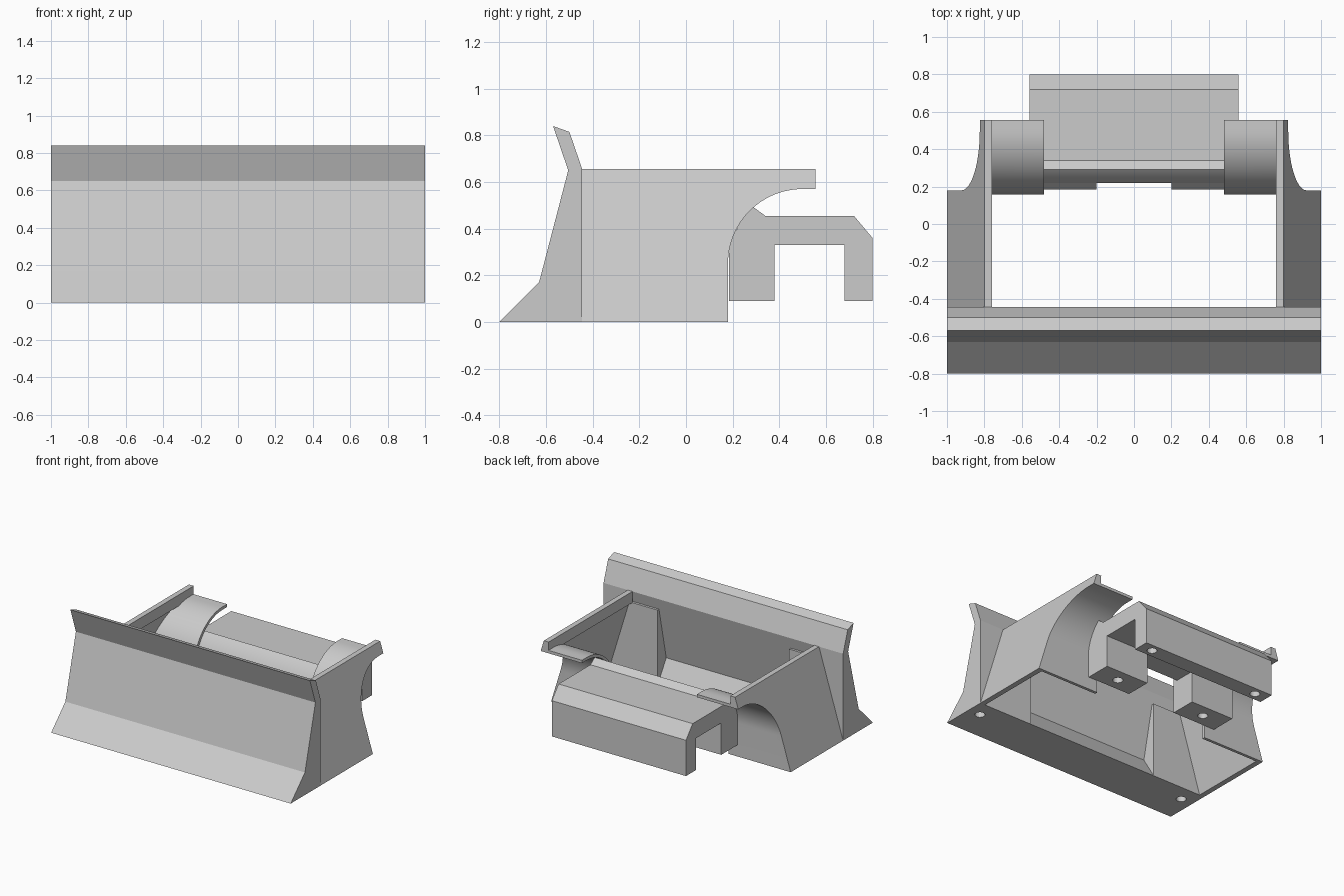
import bpy, bmesh, math

cube = bpy.data.objects.get("Cube")
if cube:
    bpy.data.objects.remove(cube)

grey = bpy.data.materials.new("plain_grey")
grey.use_nodes = True
grey.diffuse_color = (0.6, 0.6, 0.6, 1)
grey.node_tree.nodes["Principled BSDF"].inputs["Base Color"].default_value = (0.6, 0.6, 0.6, 1)


def slope(offset=0.0):
    """Flared side surface: x as a function of height."""
    return lambda z: 0.8 + 0.2 * (0.65 - z) / 0.65 + offset


def arc(radius, start, end, steps=24):
    """Wheel arch points (y, z), angles in degrees."""
    angles = [math.radians(start + (end - start) * i / steps) for i in range(steps + 1)]
    return [(0.5 + radius * math.cos(a), 0.25 + radius * math.sin(a)) for a in angles]


def finish(obj):
    obj.data.materials.append(grey)
    bpy.context.view_layer.objects.active = obj
    bpy.ops.object.select_all(action="DESELECT")
    obj.select_set(True)
    bpy.ops.object.shade_smooth_by_angle(angle=math.radians(30))


def prism(name, profile, x0, x1, mirror=False):
    """Extrude a (y, z) profile along x; ends may follow a slope."""
    bm = bmesh.new()
    ends = []
    for x in (x0, x1):
        ends.append([bm.verts.new((x(z) if callable(x) else x, y, z)) for y, z in profile])
    a, b = ends
    bm.faces.new(a)
    bm.faces.new(b[::-1])
    for i in range(len(a)):
        j = (i + 1) % len(a)
        bm.faces.new((a[i], b[i], b[j], a[j]))
    bmesh.ops.recalc_face_normals(bm, faces=bm.faces[:])
    mesh = bpy.data.meshes.new(name)
    bm.to_mesh(mesh)
    bm.free()
    obj = bpy.data.objects.new(name, mesh)
    bpy.context.collection.objects.link(obj)
    finish(obj)
    if mirror:
        obj.modifiers.new("Mirror", "MIRROR").use_mirror_merge = False
    return obj


def bolt_holes(obj, x, y, z):
    """Sink a mirrored pair of round blind holes into the underside."""
    bm = bmesh.new()
    for side in (-1, 1):
        ret = bmesh.ops.create_cone(bm, cap_ends=True, segments=24, radius1=0.035,
                                    radius2=0.035, depth=0.16)
        bmesh.ops.translate(bm, verts=ret["verts"], vec=(side * x, y, z))
    mesh = bpy.data.meshes.new("hole_cutter")
    bm.to_mesh(mesh)
    bm.free()
    cutter = bpy.data.objects.new("hole_cutter", mesh)
    bpy.context.collection.objects.link(cutter)
    cutter.hide_render = True
    mod = obj.modifiers.new("Holes", "BOOLEAN")
    mod.object, mod.operation, mod.solver = cutter, "DIFFERENCE", "EXACT"
    # Bake the cut so no cutter remains
    deps = bpy.context.evaluated_depsgraph_get()
    baked = bpy.data.meshes.new_from_object(obj.evaluated_get(deps))
    obj.modifiers.clear()
    obj.data = baked
    bpy.data.objects.remove(cutter)


# Front blade with a hollowed back
blade = prism("front_blade", [(-0.8, 0), (-0.63, 0.17), (-0.505, 0.65), (-0.57, 0.84),
                              (-0.5, 0.815), (-0.445, 0.655), (-0.55, 0.17), (-0.445, 0)], -1, 1)
bolt_holes(blade, 0.9, -0.57, 0)

# Blocks filling the hollow beside and outside the walls
prism("corner_gusset", [(-0.445, 0), (-0.445, 0.57), (-0.47, 0.57), (-0.56, 0.17)],
      0.55, 0.8, mirror=True)
prism("blade_end", [(-0.445, 0), (-0.445, 0.655), (-0.56, 0.17)], 0.79, 1, mirror=True)

# Flared side walls cut by the wheel arch, with a thick top rail
prism("side_wall", [(-0.445, 0), (0.18, 0)] + arc(0.32, 180, 90)
      + [(0.555, 0.57), (0.555, 0.655), (-0.445, 0.655)], slope(-0.04), slope(), mirror=True)
prism("wall_top_rail", [(-0.445, 0.57), (0.555, 0.57), (0.555, 0.654), (-0.445, 0.654)],
      0.76, slope(-0.005), mirror=True)

# Thin curved fenders
prism("fender", [(0.18, 0)] + arc(0.32, 180, 90) + [(0.555, 0.57), (0.555, 0.592)]
      + arc(0.342, 90, 180) + [(0.158, 0)], 0.48, slope(-0.01), mirror=True)

# Rear bracket: cross beam with a hanging back bar
beam = prism("rear_bracket", [(0.22, 0.33), (0.68, 0.33), (0.68, 0.09), (0.8, 0.09),
                              (0.8, 0.36), (0.72, 0.455), (0.34, 0.455)]
             + arc(0.32, 131, 151, 8), -0.56, 0.56)
bolt_holes(beam, 0.46, 0.74, 0.09)

# Bracket front legs
leg = prism("bracket_leg", [(0.185, 0.09), (0.38, 0.09), (0.38, 0.4), (0.22, 0.4), (0.185, 0.36)],
            0.2, 0.56, mirror=True)
bolt_holes(leg, 0.38, 0.28, 0.09)
